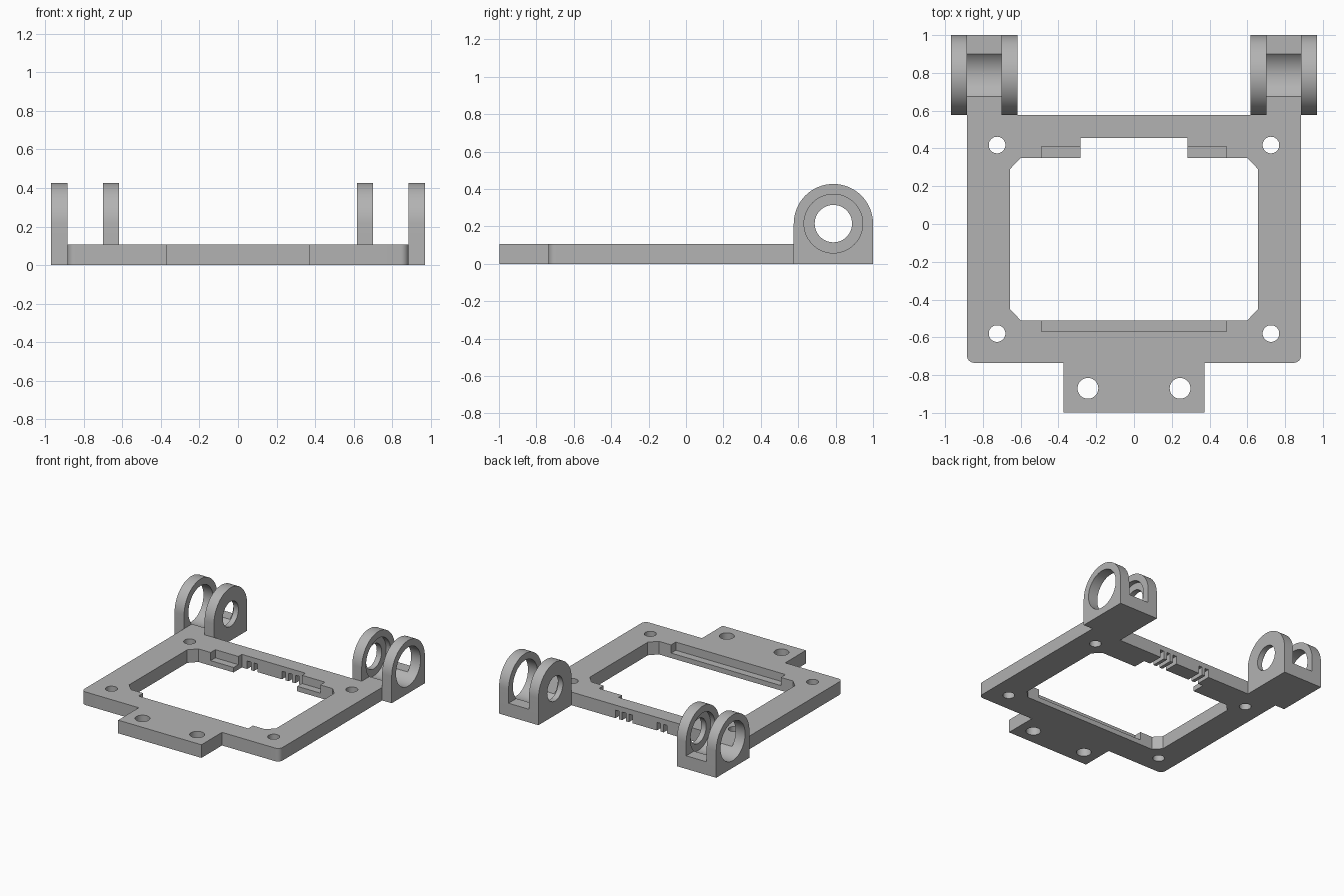
import bpy, bmesh, math
from mathutils import Vector

cube = bpy.data.objects.get("Cube")
if cube:
    bpy.data.objects.remove(cube, do_unlink=True)

grey = bpy.data.materials.new("plain grey")
grey.use_nodes = True
grey.diffuse_color = (0.45, 0.45, 0.45, 1)
grey.node_tree.nodes["Principled BSDF"].inputs["Base Color"].default_value = (0.45, 0.45, 0.45, 1)

THICK = 0.106                      # plate thickness
AXIS_Y, AXIS_Z = 0.788, 0.215      # hinge axis
EAR_R, BORE_R, PIN_R = 0.212, 0.157, 0.1


def prism(name, points, lo, hi, axis="Z"):
    """Extrude a closed 2D profile along Z (profile in x,y) or X (profile in y,z)."""
    def place(p, d):
        return Vector((p[0], p[1], d)) if axis == "Z" else Vector((d, p[0], p[1]))
    bm = bmesh.new()
    face = bm.faces.new([bm.verts.new(place(p, lo)) for p in points])
    new = bmesh.ops.extrude_face_region(bm, geom=[face])["geom"]
    shift = place((0, 0), hi - lo)
    bmesh.ops.translate(bm, vec=shift, verts=[v for v in new if isinstance(v, bmesh.types.BMVert)])
    bmesh.ops.recalc_face_normals(bm, faces=bm.faces)
    mesh = bpy.data.meshes.new(name)
    bm.to_mesh(mesh)
    bm.free()
    mesh.materials.append(grey)
    obj = bpy.data.objects.new(name, mesh)
    bpy.context.collection.objects.link(obj)
    return obj


def arc(cx, cy, r, start, end, steps):
    angles = [math.radians(start + (end - start) * i / steps) for i in range(steps + 1)]
    return [(cx + r * math.cos(a), cy + r * math.sin(a)) for a in angles]


def circle(cx, cy, r):
    return arc(cx, cy, r, 0, 360, 48)[:-1]


def rect(x0, x1, y0, y1):
    return [(x0, y0), (x1, y0), (x1, y1), (x0, y1)]


def mirrored(half):
    return half + [(-x, y) for x, y in reversed(half)]


def carve(obj, cutters):
    """Subtract the cutters, bake the result and smooth the round walls."""
    for c in cutters:
        c.hide_render = True
        mod = obj.modifiers.new("cut", "BOOLEAN")
        mod.operation, mod.solver, mod.object = "DIFFERENCE", "EXACT", c
    bpy.context.view_layer.update()
    graph = bpy.context.evaluated_depsgraph_get()
    baked = bpy.data.meshes.new_from_object(obj.evaluated_get(graph))
    obj.modifiers.clear()
    obj.data = baked
    for c in cutters:
        bpy.data.objects.remove(c, do_unlink=True)
    bpy.ops.object.select_all(action="DESELECT")
    obj.select_set(True)
    bpy.context.view_layer.objects.active = obj
    bpy.ops.object.shade_smooth_by_angle(angle=math.radians(30))


# Frame plate with front tab and the two hinge bridges
outline = [(0.372, -0.998), (0.372, -0.735)]
outline += arc(0.845, -0.695, 0.04, -90, 0, 8)
outline += [(0.885, 1), (0.702, 1), (0.702, 0.577)]
frame = prism("frame_plate", mirrored(outline), 0, THICK)

# Chamfered window with the rear notch
window = [(0.6, -0.51), (0.657, -0.45), (0.657, 0.29), (0.6, 0.35), (0.284, 0.35), (0.284, 0.455)]
cuts = [prism("window_cutter", mirrored(window), -0.1, 0.3)]

# Ledge pockets along the front and rear window edges
for y0, y1 in ((-0.57, -0.4), (0.25, 0.41)):
    cuts.append(prism("ledge_cutter", rect(-0.49, 0.49, y0, y1), 0.04, 0.3))

# Slots under the rear bar
for x in (-0.22, -0.16, 0.09, 0.15, 0.21):
    cuts.append(prism("slot_cutter", rect(x - 0.016, x + 0.016, 0.4, 0.7), -0.1, 0.065))

# Screw holes and saddle hollows
for s in (-1, 1):
    for x, y, r in ((0.725, 0.418, 0.044), (0.725, -0.58, 0.044), (0.244, -0.87, 0.055)):
        cuts.append(prism("hole_cutter", circle(s * x, y, r), -0.1, 0.3))
    mid = s * 0.79
    cuts.append(prism("saddle_cutter", circle(AXIS_Y, AXIS_Z, BORE_R), mid - 0.13, mid + 0.13, "X"))
carve(frame, cuts)

# Hinge ears: outer with a wide bore, inner with a stepped bore
ear = [(AXIS_Y - EAR_R, 0), (AXIS_Y + EAR_R, 0)] + arc(AXIS_Y, AXIS_Z, EAR_R, 0, 180, 32)
for s, side in ((-1, "right"), (1, "left")):
    def span(a, b):
        return sorted((s * a, s * b))
    outer = prism(side + "_outer_ear", ear, *span(0.885, 0.97), "X")
    carve(outer, [prism("bore_cutter", circle(AXIS_Y, AXIS_Z, BORE_R), *span(0.8, 1.1), "X")])
    inner = prism(side + "_inner_ear", ear, *span(0.618, 0.702), "X")
    carve(inner, [prism("pin_cutter", circle(AXIS_Y, AXIS_Z, PIN_R), *span(0.5, 0.8), "X"),
                  prism("step_cutter", circle(AXIS_Y, AXIS_Z, BORE_R), *span(0.662, 0.8), "X")])
